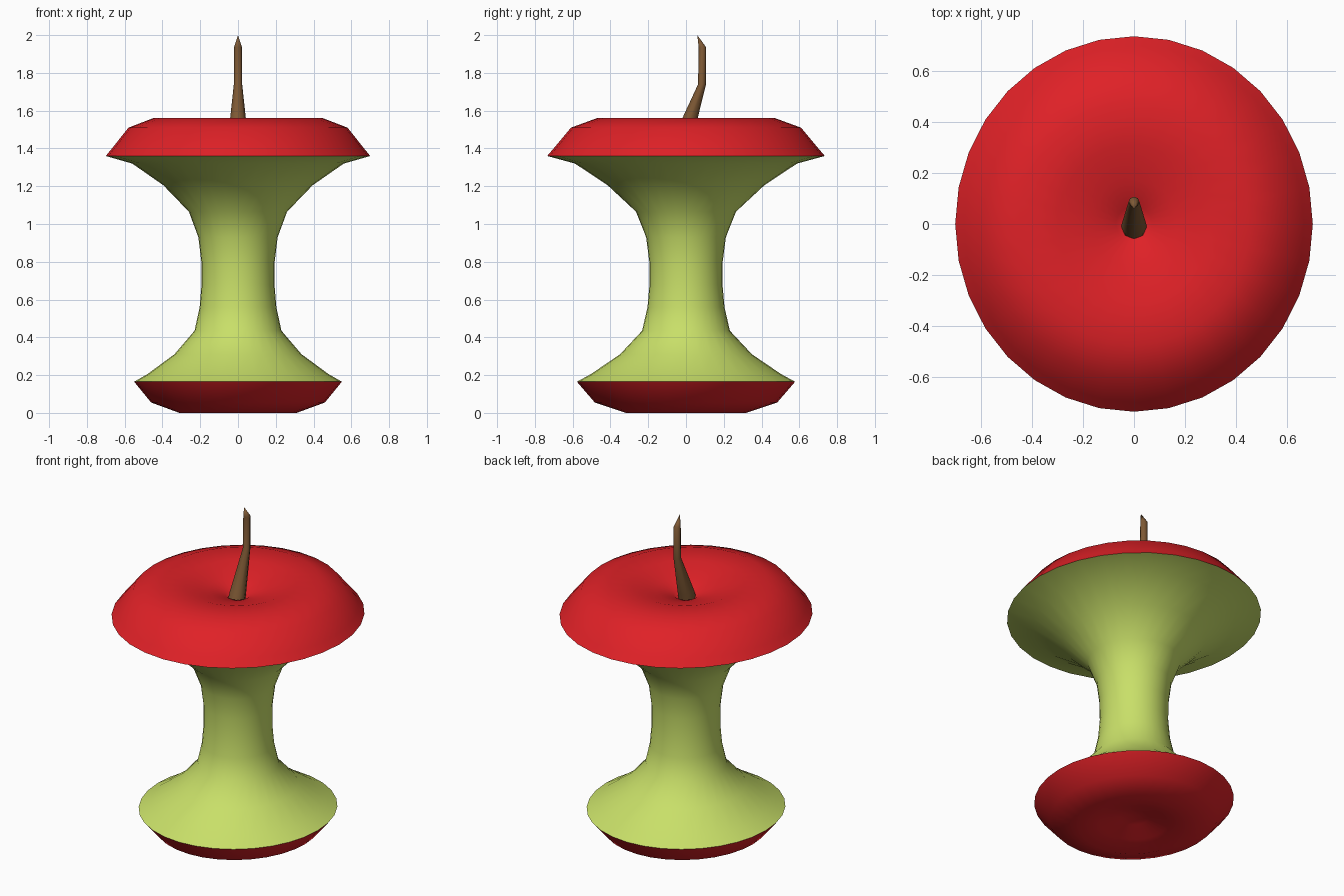
import bpy
import bmesh
from math import cos, sin, tau

if "Cube" in bpy.data.objects:
    bpy.data.objects.remove(bpy.data.objects["Cube"])


def material(name, color):
    m = bpy.data.materials.new(name)
    m.diffuse_color = (*color, 1)
    m.use_nodes = True
    m.node_tree.nodes["Principled BSDF"].inputs["Base Color"].default_value = m.diffuse_color
    return m


def loft(name, rings, sides, mat, angle=0.9):
    """Skin elliptical rings (cx, cy, z, rx, ry) listed bottom to top; zero radius = pole."""
    bm = bmesh.new()
    loops = []
    for cx, cy, z, rx, ry in rings:
        if rx == 0:
            loops.append([bm.verts.new((cx, cy, z))] * sides)
        else:
            loops.append([bm.verts.new((cx + rx * cos(tau * k / sides),
                                        cy + ry * sin(tau * k / sides), z))
                          for k in range(sides)])
    for a, b in zip(loops, loops[1:]):
        for k in range(sides):
            n = (k + 1) % sides
            # drop the repeated corner at poles
            bm.faces.new(list(dict.fromkeys((a[k], a[n], b[n], b[k]))))
    mesh = bpy.data.meshes.new(name)
    bm.to_mesh(mesh)
    bm.free()
    mesh.materials.append(mat)
    ob = bpy.data.objects.new(name, mesh)
    bpy.context.collection.objects.link(ob)
    bpy.ops.object.select_all(action='DESELECT')
    ob.select_set(True)
    bpy.context.view_layer.objects.active = ob
    bpy.ops.object.shade_smooth_by_angle(angle=angle)
    return ob


def turned(name, profile, mat):
    """Revolve (radius, z) points, a little deeper in y towards the rims."""
    rings = [(0, 0, z, r, r * (1 + 0.05 * min(1, max(0, (r - 0.19) / 0.2))))
             for r, z in profile]
    return loft(name, rings, 32, mat)


red = material("red_skin", (0.74, 0.015, 0.02))
green = material("green_flesh", (0.58, 0.74, 0.14))
brown = material("brown_stem", (0.21, 0.10, 0.035))

# Skin left at the bottom, with a shallow hollow underneath
turned("bottom_skin", [(0, 0.07), (0.08, 0.055), (0.19, 0.022), (0.31, 0.0),
                       (0.46, 0.055), (0.55, 0.165)], red)

# Eaten flesh between the two rims
turned("core_flesh", [(0.55, 0.165), (0.48, 0.205), (0.337, 0.31), (0.23, 0.435),
                      (0.203, 0.56), (0.193, 0.68), (0.194, 0.80), (0.21, 0.93),
                      (0.26, 1.065), (0.395, 1.205), (0.56, 1.32), (0.70, 1.36)], green)

# Skin left at the top, dipping in around the stem
turned("top_skin", [(0.70, 1.36), (0.665, 1.403), (0.58, 1.51), (0.45, 1.56),
                    (0.30, 1.553), (0.17, 1.51), (0.07, 1.48), (0, 1.42)], red)

# Bent stem with a pointed tip
loft("stem", [(0, -0.015, 1.45, 0.05, 0.05),
              (0, 0.0, 1.50, 0.048, 0.047),
              (0, 0.085, 1.74, 0.022, 0.021),
              (0, 0.087, 1.935, 0.021, 0.02),
              (0, 0.06, 2.0, 0, 0)], 8, brown)
